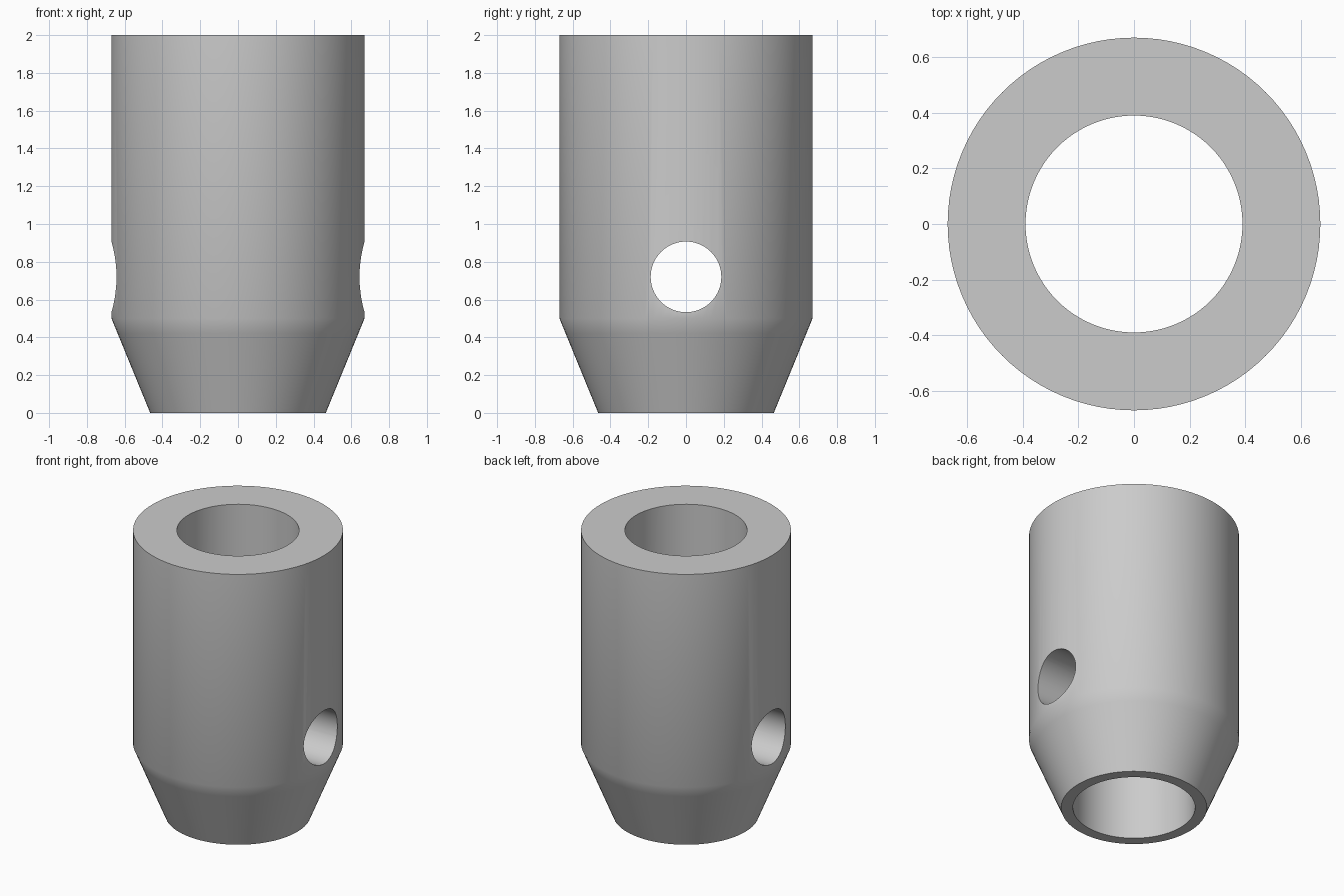
import bpy, bmesh, math

cube = bpy.data.objects.get("Cube")
if cube:
    bpy.data.objects.remove(cube, do_unlink=True)

SEGMENTS = 96
OUTER, BORE, TIP = 0.67, 0.39, 0.465
SHOULDER, HEIGHT = 0.5, 2.0
HOLE_R, HOLE_Z = 0.187, 0.72

grey = bpy.data.materials.new("plain grey")
grey.use_nodes = True
colour = (0.6, 0.6, 0.6, 1)
grey.diffuse_color = colour
grey.node_tree.nodes["Principled BSDF"].inputs["Base Color"].default_value = colour


def lathe(name, profile):
    """Revolve a closed (radius, height) profile around z."""
    bm = bmesh.new()
    rings = []
    for r, z in profile:
        rings.append([bm.verts.new((r * math.cos(a), r * math.sin(a), z))
                      for a in (math.tau * i / SEGMENTS for i in range(SEGMENTS))])
    for low, high in zip(rings, rings[1:] + rings[:1]):
        for i in range(SEGMENTS):
            j = (i + 1) % SEGMENTS
            bm.faces.new((low[i], low[j], high[j], high[i]))
    bmesh.ops.recalc_face_normals(bm, faces=bm.faces)
    mesh = bpy.data.meshes.new(name)
    bm.to_mesh(mesh)
    bm.free()
    mesh.materials.append(grey)
    obj = bpy.data.objects.new(name, mesh)
    bpy.context.collection.objects.link(obj)
    return obj


# Tapered sleeve with a straight bore; the extra ring keeps the shoulder blend short
blend_z = 0.42
blend_r = TIP + (OUTER - TIP) * blend_z / SHOULDER
sleeve = lathe("tapered_sleeve", [
    (TIP, 0), (blend_r, blend_z), (OUTER, SHOULDER), (OUTER, HEIGHT),
    (BORE, HEIGHT), (BORE, 0)])

# Cross hole through both side walls
bpy.ops.mesh.primitive_cylinder_add(
    vertices=64, radius=HOLE_R, depth=2, location=(0, 0, HOLE_Z),
    rotation=(0, math.pi / 2, 0))
cutter = bpy.context.object
cutter.name = "cross_hole_cutter"
cutter.hide_render = True
cutter.data.materials.append(grey)

cut = sleeve.modifiers.new("cross hole", 'BOOLEAN')
cut.operation = 'DIFFERENCE'
cut.solver = 'EXACT'
cut.object = cutter

bpy.ops.object.select_all(action='DESELECT')
sleeve.select_set(True)
bpy.context.view_layer.objects.active = sleeve
bpy.ops.object.modifier_apply(modifier=cut.name)
bpy.data.objects.remove(cutter, do_unlink=True)

# Smooth round surfaces, sharp rims
bpy.ops.object.shade_smooth_by_angle(angle=math.radians(30))
